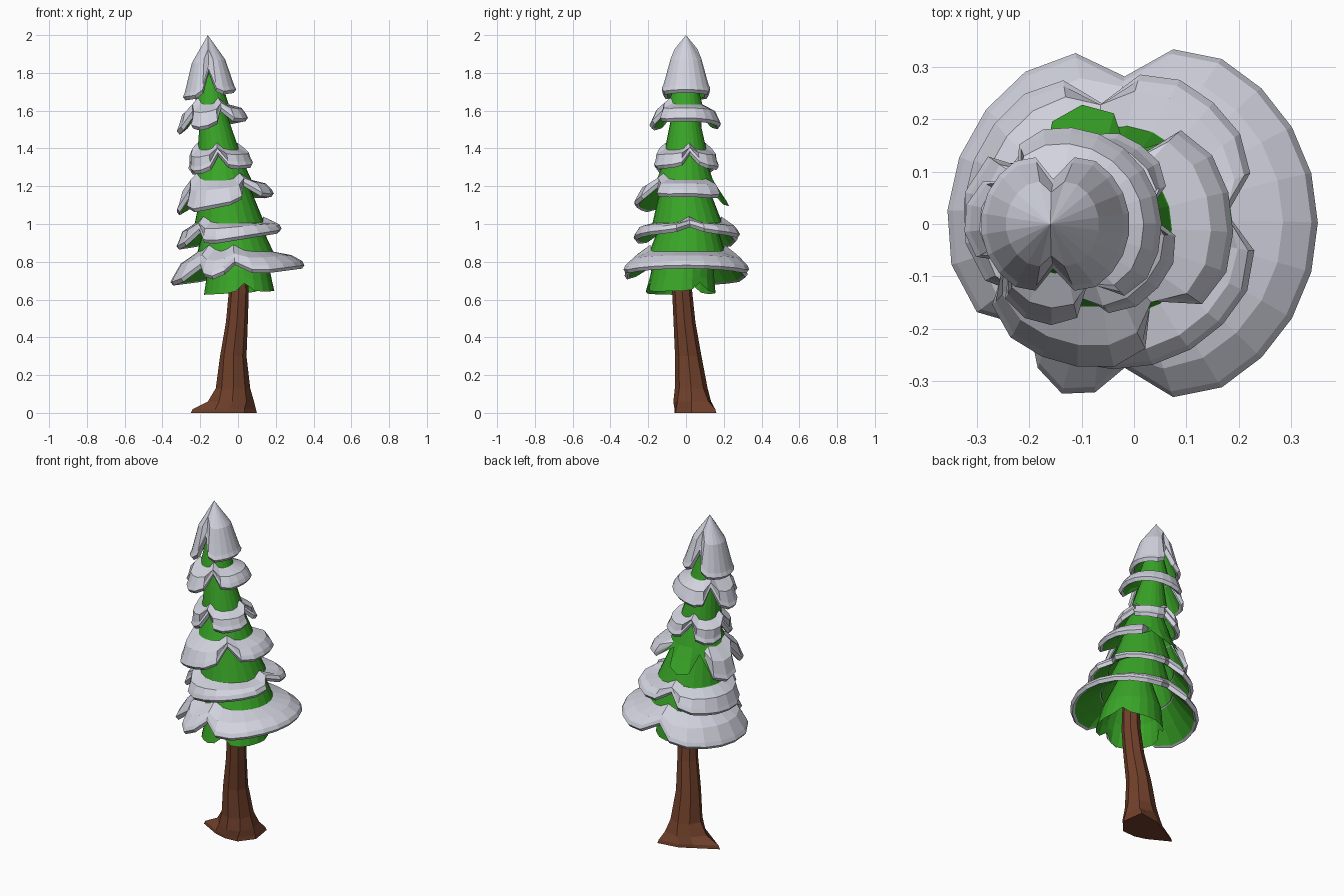
import bpy, bmesh, math
from math import cos, sin, radians, pi

if "Cube" in bpy.data.objects:
    bpy.data.objects.remove(bpy.data.objects["Cube"])


def material(name, rgb):
    m = bpy.data.materials.new(name)
    m.diffuse_color = (*rgb, 1)
    m.use_nodes = True
    m.node_tree.nodes["Principled BSDF"].inputs["Base Color"].default_value = m.diffuse_color
    return m


GREEN = material("needle green", (0.04, 0.37, 0.02))
SNOW = material("snow white", (0.64, 0.65, 0.73))
BARK = material("bark brown", (0.165, 0.052, 0.024))


def loft(name, rows, mat, cap=False):
    """Skin closed rings of points, flat shaded."""
    bm = bmesh.new()
    rings = [[bm.verts.new(p) for p in row] for row in rows]
    n = len(rows[0])
    for a, b in zip(rings, rings[1:]):
        for i in range(n):
            j = (i + 1) % n
            bm.faces.new((a[i], a[j], b[j], b[i]))
    if cap:
        bm.faces.new(rings[0])
        bm.faces.new(rings[-1])
    bmesh.ops.remove_doubles(bm, verts=bm.verts, dist=0.0005)
    bmesh.ops.recalc_face_normals(bm, faces=bm.faces)
    me = bpy.data.meshes.new(name)
    bm.to_mesh(me)
    bm.free()
    me.materials.append(mat)
    ob = bpy.data.objects.new(name, me)
    bpy.context.collection.objects.link(ob)
    return ob


def lobe_angles(notches):
    """Angles round the tier with a 0..1 lobe weight that is 0 at each notch."""
    out = []
    for k, a in enumerate(notches):
        b = notches[(k + 1) % len(notches)]
        span = (b - a) % 360 or 360
        n = max(4, round(span / 16))
        for i in range(n):
            d = radians(min(i, n - i) * span / n)
            out.append((radians(a + i * span / n), min(1, d / 0.42) ** 0.5))
    return out


def tier(name, top, snow_top, rim, centre, top_centre, tilt, notch, notches,
         snowy=True, bare=None):
    (zt, rt), (zs, rs), (zr, rr) = top, snow_top, rim
    green = [[] for _ in range(4)]
    snow = [[] for _ in range(6)]
    for ang, w in lobe_angles(notches):
        f = notch + (1 - notch) * w
        r = rs + (rr - rs) * f
        z = zs + (zr - zs) * f + tilt * cos(ang) * f
        zm, rm = (zs + z) / 2, (rs + r) / 2

        def pt(rad, h):
            t = min(1, max(0, (h - zr) / (zt - zr)))   # lean towards the top
            return ((centre[0] * (1 - t) + top_centre[0] * t) + rad * cos(ang),
                    (centre[1] * (1 - t) + top_centre[1] * t) + rad * sin(ang), h)

        for row, (rad, h) in zip(green, ((rt, zt), (rs, zs), (rm - 0.012, zm), (r - 0.022, z))):
            row.append(pt(max(rad, 0), h))
        peak = 0.035 * (1 - w) if rs > 0 else 0
        section = [(max(rs - 0.004, 0), zs + peak), (rm + 0.018, zm + 0.022), (r - 0.01, z + 0.034),
                   (r, z + 0.012), (r - 0.014, z - 0.006), (r - 0.027, z + 0.002)]
        if bare and bare[0] < math.degrees(ang) < bare[1]:   # no snow here
            section = [(rs - 0.025, zs)] * 6
        for row, (rad, h) in zip(snow, section):
            row.append(pt(rad, h))
    loft(name + "_needles", green, GREEN)
    if snowy:
        loft(name + "_snow", snow, SNOW)


# Foliage tiers, top to bottom:
# (top z, r), (snow top z, r), (rim z, r), centre, tilt, notch depth, notch angles, bare range
TIERS = [
    ((1.97, 0), (2.0, 0), (1.68, 0.143), (-0.15, 0), 0.02, 0.6, (90, 270), None),
    ((1.86, 0.03), (1.635, 0.09), (1.515, 0.19), (-0.135, -0.005), 0.035, 0.3, (135, 215, 295), None),
    ((1.63, 0.06), (1.395, 0.11), (1.285, 0.185), (-0.09, 0), 0.02, 0.25, (10, 100, 185, 268), None),
    ((1.40, 0.085), (1.235, 0.15), (1.10, 0.264), (-0.07, -0.012), 0.05, 0.25,
     (66, 128, 200, 308), (60, 130)),
    ((1.25, 0.11), (1.005, 0.185), (0.915, 0.292), (-0.035, 0.015), 0.045, 0.35, (3, 95, 222), None),
    ((1.05, 0.13), (0.855, 0.20), (0.725, 0.358), (0, 0), 0.045, 0.5, (92, 226, 268), None),
]
upper = (-0.16, 0)
for i, (top, st, rim, c, tilt, notch, notches, bare) in enumerate(TIERS):
    tier(f"tier_{i + 1}", top, st, rim, c, upper, tilt, notch, notches, bare=bare)
    upper = c

# Bare lower skirt under the last snowy tier
tier("lower_skirt", (0.92, 0.10), (0.76, 0.165), (0.635, 0.21), (0.005, -0.03), (0, 0),
     0.01, 0.6, (35, 160, 280), snowy=False)

# Leaning trunk with flared roots
ROOTS = (0.15, 0.185, 0.11, 0.10, 0.20, 0.10, 0.09, 0.12)
# z, centre x, centre y, radius, share of root flare
SECTIONS = [(0, -0.05, 0.03, 0.1, 1), (0.02, -0.05, 0.03, 0.1, 0.9),
            (0.06, -0.03, 0.03, 0.1, 0.3), (0.13, -0.025, 0.027, 0.086, 0.06),
            (0.3, -0.025, 0.012, 0.07, 0), (0.48, -0.006, -0.008, 0.058, 0),
            (0.64, 0.004, -0.02, 0.053, 0), (0.85, 0.005, -0.02, 0.045, 0)]
trunk = []
for z, cx, cy, r, s in SECTIONS:
    ring = []
    for k, root in enumerate(ROOTS):
        rad = r * (1 - s) + root * s
        a = k * pi / 4
        ring.append((cx + rad * cos(a), cy + rad * sin(a), z))
    trunk.append(ring)
loft("trunk", trunk, BARK, cap=True)
